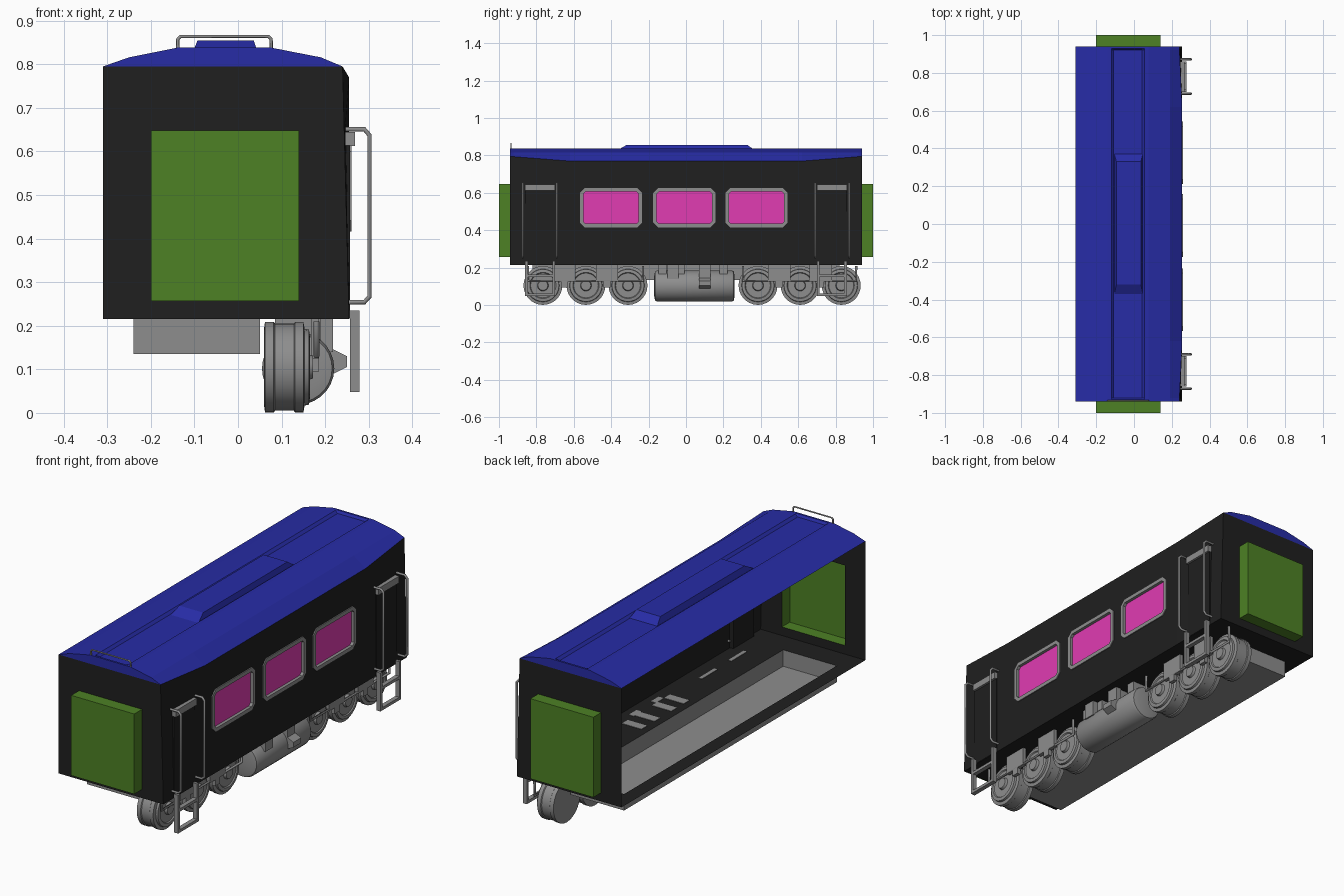
import bpy, bmesh, math
from mathutils import Vector

if "Cube" in bpy.data.objects:
    bpy.data.objects.remove(bpy.data.objects["Cube"])


def material(name, rgb):
    m = bpy.data.materials.new(name)
    m.diffuse_color = (*rgb, 1)
    m.use_nodes = True
    m.node_tree.nodes["Principled BSDF"].inputs["Base Color"].default_value = m.diffuse_color
    return m


BLACK = material("black", (0.014, 0.014, 0.014))
BLUE = material("blue", (0.02, 0.025, 0.38))
GREEN = material("green", (0.075, 0.22, 0.018))
PINK = material("pink", (0.75, 0.045, 0.45))
GREY = material("grey", (0.27, 0.27, 0.27))


def mesh(name, verts, faces, mat=GREY, smooth=False):
    me = bpy.data.meshes.new(name)
    me.from_pydata(verts, [], faces)
    bm = bmesh.new()
    bm.from_mesh(me)
    bmesh.ops.remove_doubles(bm, verts=bm.verts, dist=1e-5)
    bmesh.ops.recalc_face_normals(bm, faces=bm.faces)
    bm.to_mesh(me)
    bm.free()
    me.materials.append(mat)
    ob = bpy.data.objects.new(name, me)
    bpy.context.collection.objects.link(ob)
    if smooth:
        bpy.ops.object.select_all(action='DESELECT')
        ob.select_set(True)
        bpy.context.view_layer.objects.active = ob
        bpy.ops.object.shade_smooth_by_angle(angle=math.radians(35))
    return ob


def box(name, x, y, z, mat=GREY, skip=None, top=None):
    """Box from ranges; skip drops a side, top gives other x/y ranges for the upper face."""
    tx, ty = top or (x, y)
    v = [(a, b, z[0]) for a, b in ((x[0], y[0]), (x[1], y[0]), (x[1], y[1]), (x[0], y[1]))]
    v += [(a, b, z[1]) for a, b in ((tx[0], ty[0]), (tx[1], ty[0]), (tx[1], ty[1]), (tx[0], ty[1]))]
    sides = {'bottom': (3, 2, 1, 0), 'top': (4, 5, 6, 7), '-y': (0, 1, 5, 4),
             '+x': (1, 2, 6, 5), '+y': (2, 3, 7, 6), '-x': (3, 0, 4, 7)}
    return mesh(name, v, [f for k, f in sides.items() if k != skip], mat)


def panel(name, us, vs, holes, fn, mat):
    """Sheet of quads on a grid with rectangular openings."""
    us, vs = sorted(us), sorted(vs)
    verts = [fn(u, v) for u in us for v in vs]
    n, faces = len(vs), []
    for i in range(len(us) - 1):
        for j in range(n - 1):
            u, v = (us[i] + us[i + 1]) / 2, (vs[j] + vs[j + 1]) / 2
            if not any(a < u < b and c < v < d for a, b, c, d in holes):
                faces.append((i * n + j, (i + 1) * n + j, (i + 1) * n + j + 1, i * n + j + 1))
    return mesh(name, verts, faces, mat)


def loft(name, loops, mat=GREY, closed=True, caps=False, wrap=False, smooth=False):
    n, m = len(loops[0]), len(loops)
    faces = []
    for i in range(m if wrap else m - 1):
        k = (i + 1) % m
        for j in range(n if closed else n - 1):
            l = (j + 1) % n
            faces.append((i * n + j, i * n + l, k * n + l, k * n + j))
    if caps:
        faces += [tuple(range(n)), tuple(range((m - 1) * n, m * n))]
    return mesh(name, [p for lp in loops for p in lp], faces, mat, smooth)


def lathe(name, profile, centre, axis, segs=28):
    """Solid of revolution; profile is (distance along axis, radius)."""
    loops = []
    for d, r in profile:
        ring = []
        for k in range(segs):
            a = 2 * math.pi * k / segs
            p = (d, r * math.cos(a), r * math.sin(a))
            ring.append(Vector(p if axis == 'x' else (p[1], p[0], p[2])) + Vector(centre))
        loops.append(ring)
    return loft(name, loops, caps=True, smooth=True)


def tube(name, pts, r):
    cu = bpy.data.curves.new(name, 'CURVE')
    cu.dimensions, cu.bevel_depth, cu.bevel_resolution, cu.use_fill_caps = '3D', r, 1, True
    sp = cu.splines.new('POLY')
    sp.points.add(len(pts) - 1)
    for p, co in zip(sp.points, pts):
        p.co = (*co, 1)
    cu.materials.append(GREY)
    bpy.context.collection.objects.link(bpy.data.objects.new(name, cu))


# Side wall with window openings; the ends lean in towards the roof
WIN = (-0.401, -0.009, 0.377)
WZ, WW, WH = 0.521, 0.333, 0.21
IN = 0.014
holes = [(c - WW / 2 + IN, c + WW / 2 - IN, WZ - WH / 2 + IN, WZ + WH / 2 - IN) for c in WIN]


def side(u, v):
    if abs(u) < 0.9:
        return (0.255, u, v)
    t = (v - 0.215) / 0.555
    return (0.255 - 0.015 * t, u, 0.215 + 0.58 * t)


panel("side_wall", [-0.94, -0.62, 0.62, 0.94] + [h[k] for h in holes for k in (0, 1)],
      [0.215, 0.77, holes[0][2], holes[0][3]], holes, side, BLACK)

# End walls with doorways, and gangway bellows
for s, label in ((-1, "front"), (1, "rear")):
    panel(label + "_end_wall", [-0.31, -0.2, 0.14, 0.255], [0.215, 0.257, 0.648, 0.795],
          [(-0.2, 0.14, 0.257, 0.648)],
          lambda u, v: (u if u < 0.25 else 0.255 - 0.015 * (v - 0.215) / 0.58, 0.94 * s, v), BLACK)
    box(label + "_gangway", (-0.2, 0.14), sorted((0.94 * s, s)), (0.257, 0.648), GREEN,
        skip='+y' if s < 0 else '-y')

# Floor with sunken tray
panel("floor", [-0.31, -0.24, 0.05, 0.255], [-0.94, -0.82, 0.82, 0.94],
      [(-0.24, 0.05, -0.82, 0.82)], lambda u, v: (u, v, 0.215), BLACK)
box("floor_tray", (-0.24, 0.05), (-0.82, 0.82), (0.135, 0.215), skip='top')


# Roof with a sunken centre channel
def roof_loop(y, channel, edge):
    return [(x, y, z) for x, z in (
        (-0.31, 0.795), (-0.25, 0.816), (-0.14, 0.838), (-0.12, 0.838), (-0.108, channel),
        (0.043, channel), (0.055, 0.838), (0.077, 0.838), (0.19, 0.816), edge)]


def roof_edge(y):
    t = min(1, (0.94 - abs(y)) / 0.32)
    return (0.24 + 0.015 * t, 0.795 - 0.025 * t)


stations = [(-0.94, 0.838), (-0.93, 0.838), (-0.922, 0.826), (-0.62, 0.826)]
stations += [(-y, c) for y, c in reversed(stations)]
loft("roof", [roof_loop(y, c, roof_edge(y)) for y, c in stations], BLUE, closed=False)
for s, label in ((-1, "front"), (1, "rear")):
    lp = roof_loop(0.94 * s, 0.838, (0.24, 0.795))
    mesh(label + "_roof_end", lp, [tuple(range(len(lp)))], BLUE)
box("roof_vent", (-0.104, 0.046), (-0.37, 0.37), (0.826, 0.855), BLUE,
    top=((-0.093, 0.036), (-0.32, 0.33)))
tube("roof_rail", [(-0.138, -0.936, 0.835), (-0.138, -0.936, 0.858), (-0.132, -0.936, 0.864),
                   (0.07, -0.936, 0.864), (0.076, -0.936, 0.858), (0.076, -0.936, 0.835)], 0.004)


# Windows: chamfered frames and panes
def octagon(x, cy, w, h, c):
    a, b = w / 2, h / 2
    return [(x, cy + p, WZ + q) for p, q in (
        (-a + c, -b), (a - c, -b), (a, -b + c), (a, b - c),
        (a - c, b), (-a + c, b), (-a, b - c), (-a, -b + c))]


for i, cy in enumerate(WIN):
    w2, h2 = WW - 0.038, WH - 0.038
    loft(f"window_frame_{i}", [octagon(0.243, cy, WW, WH, 0.026), octagon(0.26, cy, WW, WH, 0.026),
                               octagon(0.26, cy, w2, h2, 0.012), octagon(0.243, cy, w2, h2, 0.012)],
         wrap=True)
    mesh(f"window_pane_{i}", octagon(0.245, cy, w2, h2, 0.012), [tuple(range(8))], PINK)

# Doors, handrails and steps at both ends
for s, label in ((-1, "front"), (1, "rear")):
    yr = sorted((0.70 * s, 0.86 * s))
    box(label + "_door", (0.235, 0.257), yr, (0.217, 0.615), BLACK)
    box(label + "_door_lintel", (0.245, 0.268), yr, (0.612, 0.645))
    for k, y in enumerate((0.69 * s, 0.872 * s)):
        tube(f"{label}_handrail_{k}", [(0.245, y, 0.651), (0.29, y, 0.651), (0.302, y, 0.637),
                                       (0.302, y, 0.267), (0.29, y, 0.254), (0.245, y, 0.254)], 0.006)
    for k, y in enumerate(yr):
        a = y if k == 0 else y - 0.014
        box(f"{label}_step_side_{k}", (0.257, 0.279), (a, a + 0.014), (0.048, 0.235))
    for k, z in enumerate((0.048, 0.15)):
        box(f"{label}_step_tread_{k}", (0.257, 0.279), yr, (z, z + 0.014))

# Bogies: wheels, side bar and hanger plates
WHEEL = [(0.06, 0.09), (0.062, 0.104), (0.082, 0.104), (0.085, 0.1), (0.128, 0.1), (0.131, 0.104),
         (0.15, 0.104), (0.153, 0.088), (0.163, 0.086), (0.165, 0.07), (0.16, 0.066),
         (0.16, 0.03), (0.172, 0.026)]
for label, ys in (("front", (-0.765, -0.535, -0.31)), ("rear", (0.385, 0.61, 0.83))):
    for k, y in enumerate(ys):
        lathe(f"{label}_wheel_{k}", WHEEL, (0, y, 0.105), 'x')
    tube(label + "_bogie_bar", [(0.18, ys[0] - 0.08, 0.21), (0.18, ys[0] - 0.08, 0.13),
                                (0.18, ys[2] + 0.08, 0.13), (0.18, ys[2] + 0.08, 0.21)], 0.007)
    for k in range(2):
        c = (ys[k] + ys[k + 1]) / 2
        box(f"{label}_hanger_{k}", (0.168, 0.186), (c - 0.06, c + 0.06), (0.125, 0.217))
        box(f"{label}_hanger_foot_{k}", (0.168, 0.186), (c - 0.018, c + 0.018), (0.095, 0.125))

# Air tank with hangers and valve box
lathe("tank", [(-0.17, 0.055), (-0.165, 0.078), (-0.155, 0.083), (0.245, 0.083), (0.255, 0.078),
               (0.26, 0.055)], (0.138, 0, 0.102), 'y')
for k, y in enumerate((-0.125, -0.03, 0.1, 0.2)):
    box(f"tank_hanger_{k}", (0.085, 0.19), (y - 0.022, y + 0.022), (0.155, 0.217))
for k, y in enumerate((-0.07, 0.1)):
    box(f"tank_bracket_{k}", (0.19, 0.218), (y - 0.03, y + 0.03), (0.14, 0.217))
loft("valve_box", [[(x, y, z) for y, z in ((0.07, a), (0.13, a), (0.13, b), (0.07, b))]
                   for x, a, b in ((0.19, 0.085, 0.155), (0.22, 0.09, 0.145), (0.25, 0.105, 0.13))],
     caps=True)
